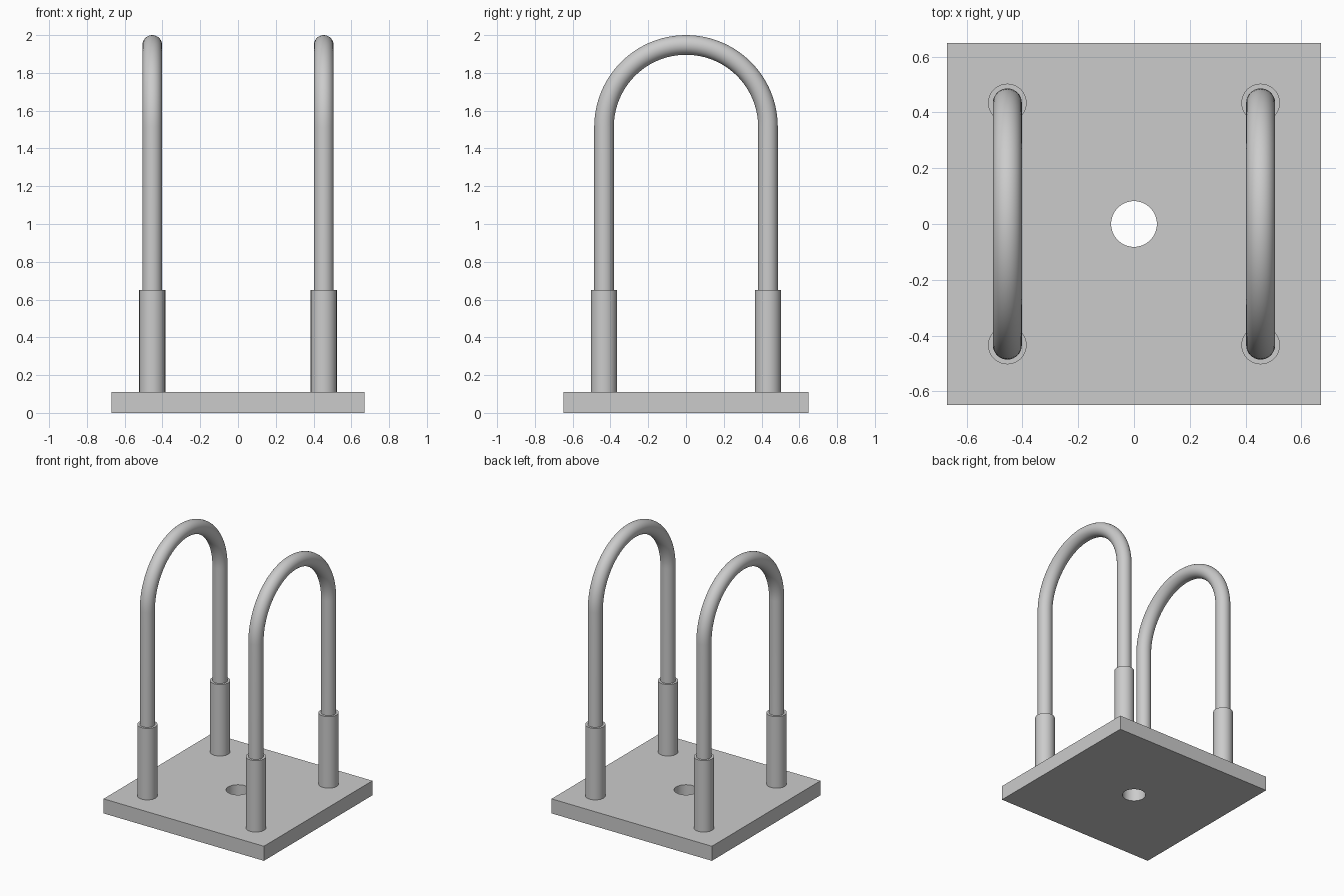
import bpy, bmesh, math
from mathutils import Vector

if "Cube" in bpy.data.objects:
    bpy.data.objects.remove(bpy.data.objects["Cube"])

grey = bpy.data.materials.new("light grey metal")
grey.diffuse_color = (0.6, 0.6, 0.6, 1)
grey.use_nodes = True
grey.node_tree.nodes["Principled BSDF"].inputs["Base Color"].default_value = grey.diffuse_color

PX, PY, PZ = 0.67, 0.648, 0.11      # plate half sizes and thickness
RX, RY = 0.454, 0.434               # leg positions
SLEEVE_R, SLEEVE_TOP = 0.069, 0.65
ROD_R, BEND_Z = 0.052, 1.514


def make(name, bm, smooth=True):
    bmesh.ops.recalc_face_normals(bm, faces=bm.faces)
    me = bpy.data.meshes.new(name)
    bm.to_mesh(me)
    bm.free()
    me.materials.append(grey)
    ob = bpy.data.objects.new(name, me)
    bpy.context.collection.objects.link(ob)
    if smooth:
        bpy.context.view_layer.objects.active = ob
        ob.select_set(True)
        bpy.ops.object.shade_smooth_by_angle(angle=math.radians(35))
        ob.select_set(False)
    return ob


def rings_to_mesh(rings, closed=False):
    """Skin equal-length rings; cap the ends or join them in a loop."""
    bm = bmesh.new()
    vs = [[bm.verts.new(p) for p in r] for r in rings]
    n = len(vs[0])
    for i in range(len(vs) if closed else len(vs) - 1):
        a, b = vs[i], vs[(i + 1) % len(vs)]
        for k in range(n):
            bm.faces.new((a[k], a[(k + 1) % n], b[(k + 1) % n], b[k]))
    if not closed:
        bm.faces.new(vs[0])
        bm.faces.new(vs[-1])
    return bm


# base plate with a round centre hole: square outline points matched to the hole
angles = sorted({round(2 * math.pi * k / 64, 6) for k in range(64)}
                | {round(math.atan2(sy * PY, sx * PX) % (2 * math.pi), 6)
                   for sx in (-1, 1) for sy in (-1, 1)})


def square(z):
    out = []
    for a in angles:
        c, s = math.cos(a), math.sin(a)
        t = min(PX / max(abs(c), 1e-9), PY / max(abs(s), 1e-9))
        out.append((c * t, s * t, z))
    return out


def hole(z):
    return [(0.082 * math.cos(a), 0.082 * math.sin(a), z) for a in angles]


make("base_plate", rings_to_mesh([square(0), square(PZ), hole(PZ), hole(0)], True))

# bent rod path: leg up, half-circle bend, leg down
path = [(Vector((0, RY, PZ)), 0.0)]
for k in range(49):
    a = math.pi * k / 48
    path.append((Vector((0, RY * math.cos(a), BEND_Z + RY * math.sin(a))), a))
path.append((Vector((0, -RY, PZ)), math.pi))

for side, sx in (("left", -1), ("right", 1)):
    rings = []
    for p, a in path:
        out = Vector((0, math.cos(a), math.sin(a)))
        rings.append([p + Vector((sx * RX, 0, 0)) + ROD_R * (
            math.cos(t) * Vector((1, 0, 0)) + math.sin(t) * out)
            for t in (2 * math.pi * j / 32 for j in range(32))])
    make(side + "_bent_rod", rings_to_mesh(rings))

    # sleeves around the rod feet
    for end, sy in (("front", -1), ("back", 1)):
        rings = [[(sx * RX + SLEEVE_R * math.cos(t), sy * RY + SLEEVE_R * math.sin(t), z)
                  for t in (2 * math.pi * j / 48 for j in range(48))]
                 for z in (PZ, SLEEVE_TOP)]
        make(f"{side}_{end}_sleeve", rings_to_mesh(rings))
